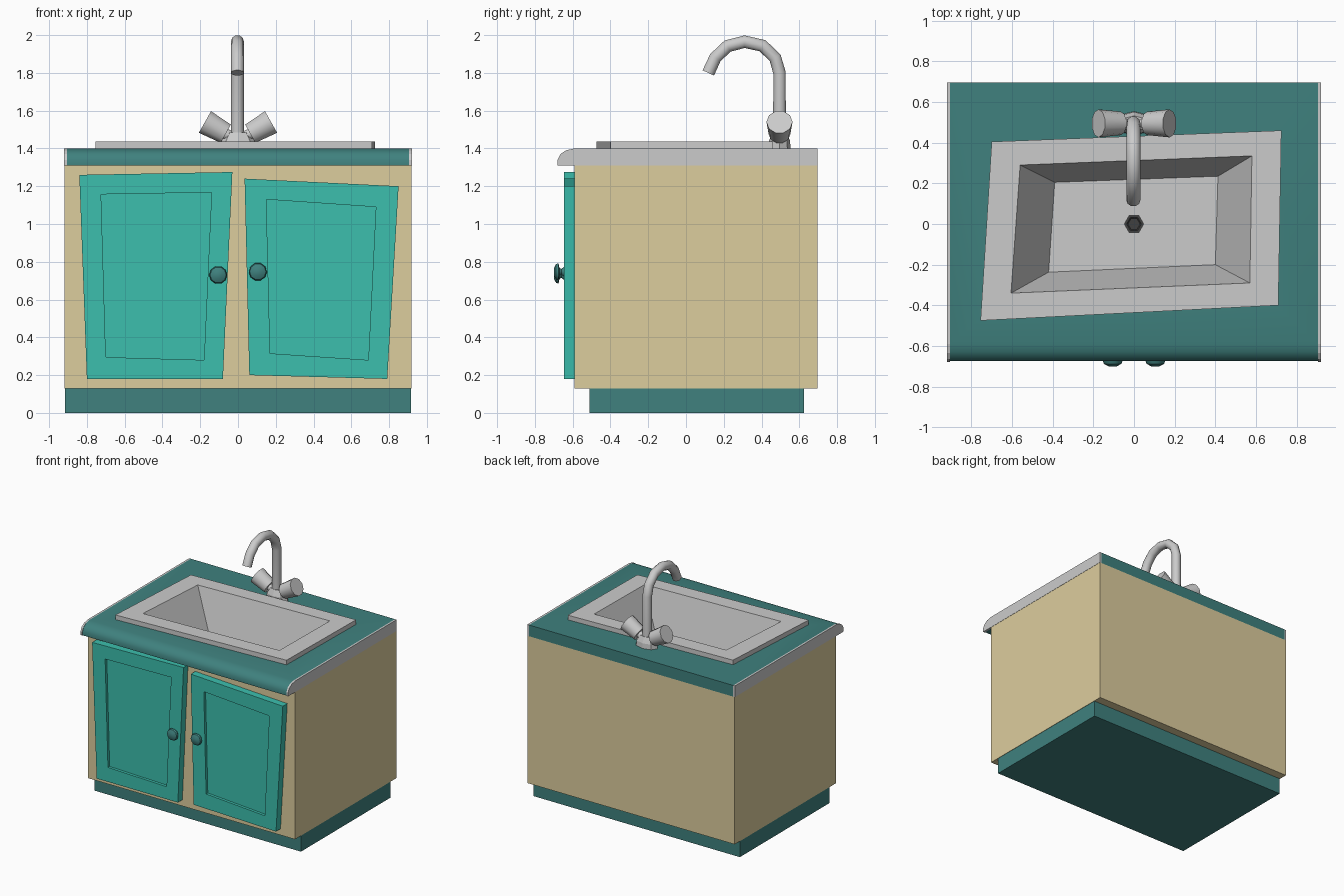
import bpy, bmesh, math
from mathutils import Vector

if "Cube" in bpy.data.objects:
    bpy.data.objects.remove(bpy.data.objects["Cube"])


def material(name, rgb):
    m = bpy.data.materials.new(name)
    m.diffuse_color = (*rgb, 1)
    m.use_nodes = True
    m.node_tree.nodes["Principled BSDF"].inputs["Base Color"].default_value = m.diffuse_color
    return m


TEAL = material("dark_teal", (0.05, 0.22, 0.21))
DOOR = material("door_teal", (0.045, 0.52, 0.42))
CREAM = material("cream", (0.72, 0.61, 0.34))
DARK = material("drain_dark", (0.05, 0.05, 0.05))


def loft(name, rings, mat=None, smooth=None):
    """Closed solid skinned through rings of equal point count."""
    bm = bmesh.new()
    loops = [[bm.verts.new(p) for p in ring] for ring in rings]
    n = len(loops[0])
    for a, b in zip(loops, loops[1:]):
        for i in range(n):
            j = (i + 1) % n
            bm.faces.new((a[i], a[j], b[j], b[i]))
    bm.faces.new(loops[0])
    bm.faces.new(loops[-1])
    bmesh.ops.recalc_face_normals(bm, faces=bm.faces[:])
    mesh = bpy.data.meshes.new(name)
    bm.to_mesh(mesh)
    bm.free()
    ob = bpy.data.objects.new(name, mesh)
    bpy.context.collection.objects.link(ob)
    if mat:
        mesh.materials.append(mat)
    if smooth:
        bpy.ops.object.select_all(action='DESELECT')
        ob.select_set(True)
        bpy.context.view_layer.objects.active = ob
        bpy.ops.object.shade_smooth_by_angle(angle=math.radians(smooth))
    return ob


def rect(x0, x1, y0, y1, z):
    return [(x0, y0, z), (x1, y0, z), (x1, y1, z), (x0, y1, z)]


def flat(points, z):
    return [(x, y, z) for x, y in points]


def upright(points, y):
    return [(x, y, z) for x, z in points]


def circle(center, axis, r, n):
    q = Vector(axis).to_track_quat('Z', 'Y')
    return [Vector(center) + q @ Vector((r * math.cos(t), r * math.sin(t), 0))
            for t in (2 * math.pi * i / n for i in range(n))]


# Plinth and open-topped cabinet
loft("plinth", [rect(-0.915, 0.915, -0.51, 0.625, z) for z in (0, 0.135)], TEAL)
loft("cabinet", [rect(-0.88, 0.88, -0.56, 0.66, 0.17), rect(-0.88, 0.88, -0.56, 0.66, 1.31),
                 rect(-0.918, 0.918, -0.59, 0.695, 1.31),
                 rect(-0.918, 0.918, -0.59, 0.695, 0.13)], CREAM)

# Countertop with rounded front lip, plus grey end strips
lip = [(0.695, 1.31), (0.695, 1.40), (-0.59, 1.40), (-0.63, 1.39), (-0.66, 1.37),
       (-0.675, 1.34), (-0.675, 1.31), (-0.60, 1.31)]
counter = loft("countertop", [[(x, y, z) for y, z in lip] for x in (-0.905, 0.905)], TEAL, 35)
for side, s in (("left", -1), ("right", 1)):
    strip = [(y - (0.005 if y < -0.6 else 0), z) for y, z in lip]
    loft(side + "_counter_end", [[(s * x, y, z) for y, z in strip] for x in (0.905, 0.92)])

# Crooked sink
outer = [(-0.70, 0.405), (0.725, 0.46), (0.71, -0.40), (-0.755, -0.475)]
inner = [(-0.56, 0.29), (0.58, 0.335), (0.57, -0.29), (-0.605, -0.34)]
floor = [(-0.39, 0.205), (0.413, 0.235), (0.40, -0.20), (-0.42, -0.237)]
middle = [((a + c) / 2, (b + d) / 2) for (a, b), (c, d) in zip(outer, inner)]
DEPTH = 1.08
loft("sink", [flat(floor, DEPTH - 0.03), flat(middle, 1.395), flat(outer, 1.395),
              flat(outer, 1.437), flat(inner, 1.437), flat(floor, DEPTH)])
loft("drain", [circle((0, 0, DEPTH + dz), (0, 0, 1), r, 6)
               for dz, r in ((-0.01, 0.05), (0.006, 0.05), (0.006, 0.036), (0.002, 0.03))], DARK)

# Countertop opening for the bowl
cutter = loft("sink_cutout", [flat(middle, z) for z in (1.2, 1.5)])
cutter.hide_render = True
cutter.hide_set(True)
cutter.display_type = 'WIRE'
cut = counter.modifiers.new("sink_opening", 'BOOLEAN')
cut.operation = 'DIFFERENCE'
cut.object = cutter

# Crooked doors with recessed panels, and their knobs
doors = {
    "left": ([(-0.84, 1.26), (-0.03, 1.275), (-0.08, 0.18), (-0.80, 0.18)],
             [(-0.725, 1.157), (-0.14, 1.167), (-0.18, 0.28), (-0.70, 0.295)], (-0.105, 0.73)),
    "right": ([(0.035, 1.24), (0.85, 1.20), (0.79, 0.18), (0.06, 0.20)],
              [(0.15, 1.13), (0.73, 1.09), (0.69, 0.28), (0.17, 0.315)], (0.105, 0.747)),
}
knob_profile = [(-0.61, 0.028), (-0.645, 0.028), (-0.66, 0.016), (-0.67, 0.022),
                (-0.675, 0.048), (-0.688, 0.043), (-0.70, 0.02)]
for side, (frame, panel, (kx, kz)) in doors.items():
    loft(side + "_door", [upright(frame, -0.585), upright(frame, -0.647),
                          upright(panel, -0.647), upright(panel, -0.625)], DOOR)
    loft(side + "_knob", [circle((kx, y, kz), (0, -1, 0), r, 10) for y, r in knob_profile], TEAL, 40)

# Faucet base and two tilted taps
FY = 0.495
base = [circle((0, FY, z), (0, 0, 1), r, 8) for z, r in ((1.395, 0.095), (1.44, 0.09), (1.485, 0.06))]
loft("faucet_base", [[(p.x, FY + (p.y - FY) * 0.62, p.z) for p in ring] for ring in base])
for side, s in (("left", -1), ("right", 1)):
    axis = Vector((s * 0.11, 0, 0.062))
    start = Vector((s * 0.065, FY, 1.478))
    loft(side + "_tap", [circle(start - axis * 0.5, axis, 0.03, 10), circle(start, axis, 0.03, 10),
                         circle(start, axis, 0.058, 10), circle(start + axis, axis, 0.069, 10)],
         None, 40)

# Gooseneck spout
path = [(0.495, 1.42), (0.495, 1.80), (0.472, 1.88), (0.405, 1.944), (0.31, 1.965),
        (0.22, 1.942), (0.155, 1.88), (0.118, 1.80)]
curve = bpy.data.curves.new("spout", 'CURVE')
curve.dimensions = '3D'
curve.bevel_depth = 0.035
curve.bevel_resolution = 3
curve.use_fill_caps = True
spline = curve.splines.new('POLY')
spline.points.add(len(path) - 1)
for pt, (y, z) in zip(spline.points, path):
    pt.co = (-0.003, y, z, 1)
bpy.context.collection.objects.link(bpy.data.objects.new("spout", curve))
